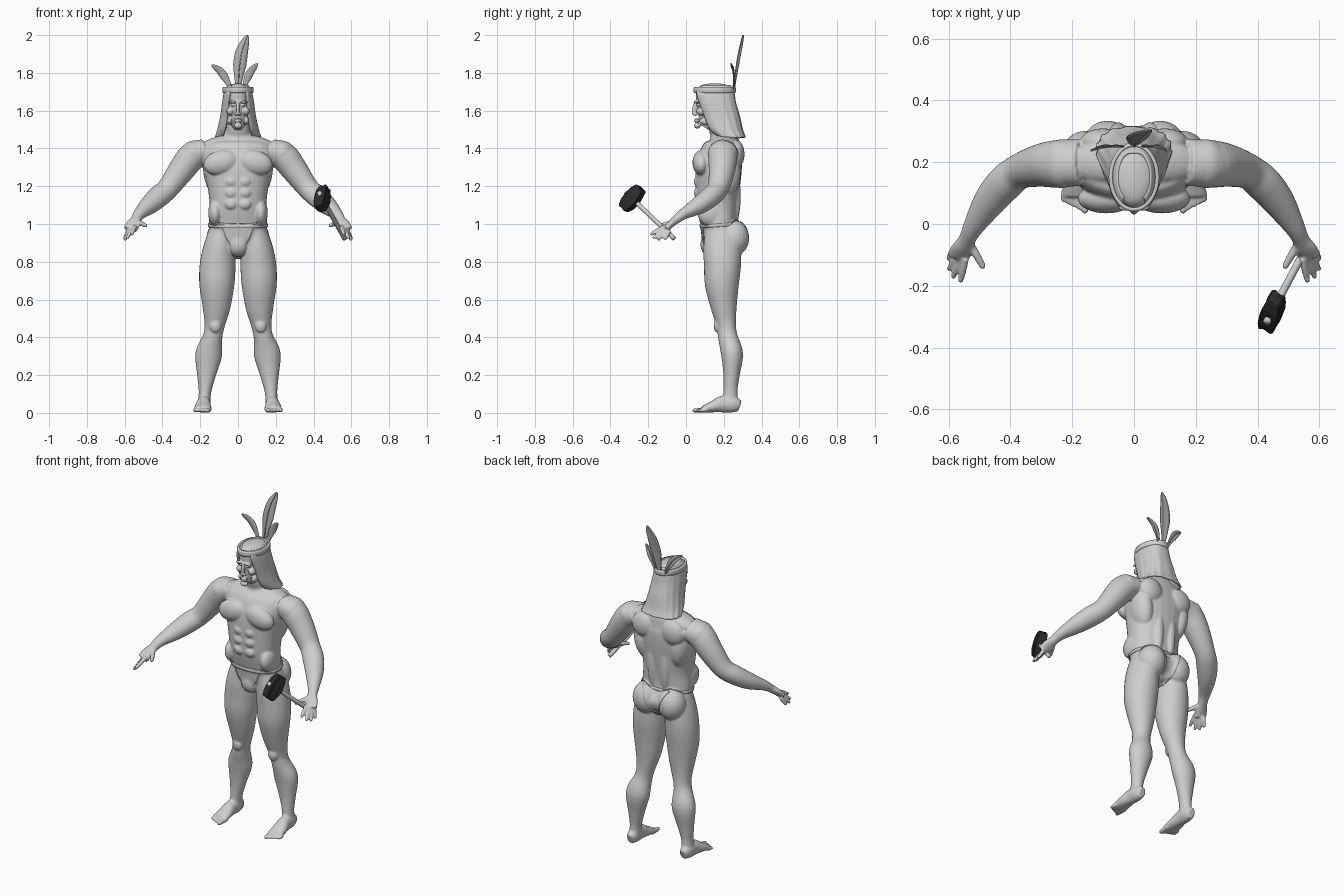
import bpy, bmesh, math, random
from mathutils import Vector, Matrix

random.seed(3)
if "Cube" in bpy.data.objects:
    bpy.data.objects.remove(bpy.data.objects["Cube"])


def material(name, value):
    mat = bpy.data.materials.new(name)
    mat.use_nodes = True
    colour = (value, value, value, 1)
    mat.diffuse_color = colour
    mat.node_tree.nodes["Principled BSDF"].inputs["Base Color"].default_value = colour
    return mat


pale = material("pale_grey", .62)
feather_grey = material("feather_grey", .42)
stone = material("dark_stone", .025)


def finish(bm, name, mat, smooth=True):
    bmesh.ops.recalc_face_normals(bm, faces=bm.faces)
    mesh = bpy.data.meshes.new(name)
    bm.to_mesh(mesh)
    bm.free()
    mesh.materials.append(mat)
    for face in mesh.polygons:
        face.use_smooth = smooth
    ob = bpy.data.objects.new(name, mesh)
    bpy.context.collection.objects.link(ob)
    return ob


def skin_over(ob, voxel, rounds):
    """Fuse overlapping volumes into one smooth surface."""
    remesh = ob.modifiers.new("Fuse", 'REMESH')
    remesh.mode = 'VOXEL'
    remesh.voxel_size = voxel
    remesh.use_smooth_shade = True
    soft = ob.modifiers.new("Soften", 'SMOOTH')
    soft.factor, soft.iterations = .5, rounds


def resample(stations, steps=4):
    """Catmull-Rom interpolation of any tuples."""
    pts = [Vector(s) for s in stations]
    out = []
    for i in range(len(pts) - 1):
        a, b, c, d = pts[max(i - 1, 0)], pts[i], pts[i + 1], pts[min(i + 2, len(pts) - 1)]
        for k in range(steps):
            t = k / steps
            out.append(b + (c - a) * (t / 2) + (a * 2 - b * 5 + c * 4 - d) * (t * t / 2)
                       + (b * 3 - a - c * 3 + d) * (t ** 3 / 2))
    return out + [pts[-1]]


def bridge(bm, rows, closed):
    grid = [[bm.verts.new(p) for p in row] for row in rows]
    n = len(grid[0])
    for low, high in zip(grid, grid[1:]):
        for j in range(n if closed else n - 1):
            k = (j + 1) % n
            bm.faces.new((low[j], low[k], high[k], high[j]))
    return grid


def tube(bm, stations, power=1.0, n=28):
    """Loft of ovals; each station is x, y, z, half width, half depth."""
    pts = resample(stations)
    rows = []
    for i, p in enumerate(pts):
        t = (pts[min(i + 1, len(pts) - 1)] - pts[max(i - 1, 0)]).to_3d().normalized()
        u = Vector((1, 0, 0))
        u = (u - t * u.dot(t)).normalized()
        v = t.cross(u)
        row = []
        for j in range(n):
            c, s = math.cos(math.tau * j / n), math.sin(math.tau * j / n)
            c, s = [math.copysign(abs(w) ** power, w) for w in (c, s)]
            row.append(p.to_3d() + u * p[3] * c + v * p[4] * s)
        rows.append(row)
    grid = bridge(bm, rows, True)
    bm.faces.new(grid[0])
    bm.faces.new(grid[-1])


def ball(bm, loc, size, tilt=0):
    m = Matrix.Translation(loc) @ Matrix.Rotation(tilt, 4, 'Y') @ Matrix.Diagonal((*size, 1))
    bmesh.ops.create_uvsphere(bm, u_segments=20, v_segments=12, radius=1, matrix=m)


def digit(bm, start, end, r):
    start, end = Vector(start), Vector(end)
    tube(bm, [(*start.lerp(end, t), r * k, r * k) for t, k in ((0, 1), (.5, 1), (.9, .8))], n=12)
    ball(bm, start.lerp(end, .88), (r * .85,) * 3)


def mirror_all(bm):
    new = bmesh.ops.duplicate(bm, geom=bm.verts[:] + bm.edges[:] + bm.faces[:])["geom"]
    bmesh.ops.scale(bm, vec=(-1, 1, 1), verts=[g for g in new if isinstance(g, bmesh.types.BMVert)])


# Body: one arm, leg and set of muscles, mirrored
bm = bmesh.new()
tube(bm, [(.17, .2, 1.39, .06, .075), (.24, .195, 1.36, .075, .078), (.3, .19, 1.285, .07, .07),
          (.37, .17, 1.19, .058, .057), (.42, .13, 1.145, .06, .055), (.47, .07, 1.1, .052, .048),
          (.52, -.01, 1.055, .034, .03), (.54, -.05, 1.025, .028, .023),
          (.555, -.08, 1, .037, .019), (.572, -.108, .97, .037, .015)])
for k in range(4):
    f = k / 3
    arch = math.sin(math.pi * f) * .014
    base = Vector((.545, -.112, .988)).lerp(Vector((.58, -.088, .965)), f)
    tip = Vector((.563, -.192, .942)).lerp(Vector((.602, -.112, .918)), f)
    digit(bm, base, tip + Vector((arch, -arch, -arch)), .0115)
digit(bm, (.53, -.065, 1.01), (.485, -.145, .99), .013)

tube(bm, [(.085, .19, .96, .07, .09), (.1, .192, .87, .085, .1), (.108, .193, .78, .095, .098),
          (.112, .19, .68, .093, .09), (.114, .2, .56, .074, .069), (.124, .214, .46, .053, .051),
          (.135, .222, .4, .052, .052), (.155, .244, .31, .071, .058), (.167, .241, .2, .05, .043),
          (.175, .235, .11, .033, .037), (.18, .235, .03, .034, .045)])
tube(bm, [(.178, .285, .035, .022, .03), (.18, .25, .045, .035, .043), (.182, .19, .046, .036, .044),
          (.185, .14, .032, .044, .03), (.186, .09, .019, .047, .018)])
for k in range(5):
    x = .155 + k * .0175
    digit(bm, (x, .11, .016), (x + .004, .035 + k * .01, .012), .0135 if k == 0 else .0105)

ball(bm, (.085, .255, .925), (.082, .08, .095))           # buttock
ball(bm, (.09, .082, 1.325), (.095, .048, .065), .25)     # chest
ball(bm, (.125, .21, 1.27), (.058, .08, .13), .15)        # lat
ball(bm, (.1, .265, 1.37), (.075, .045, .075))            # shoulder blade
ball(bm, (.042, .25, 1.15), (.035, .04, .17))             # lower back
ball(bm, (.235, .195, 1.375), (.07, .08, .066), .6)       # deltoid
ball(bm, (.1, .2, 1.43), (.12, .065, .035), .28)          # trapezius
ball(bm, (.12, .13, 1.06), (.038, .07, .07))              # oblique
ball(bm, (.12, .165, .46), (.03, .018, .035))             # kneecap
for k in range(3):
    ball(bm, (.036, .064, 1.225 - k * .06), (.034, .022, .029))
mirror_all(bm)
tube(bm, [(0, .19, .84, .05, .07), (0, .19, .92, .14, .1), (0, .175, 1, .153, .097),
          (0, .165, 1.1, .15, .11), (0, .168, 1.2, .162, .118), (0, .174, 1.3, .182, .122),
          (0, .188, 1.38, .19, .11), (0, .2, 1.43, .16, .085), (0, .195, 1.475, .08, .068),
          (0, .175, 1.52, .06, .058), (0, .165, 1.58, .055, .055)], power=.88)
ball(bm, (0, .13, .89), (.055, .05, .06))
body = finish(bm, "body", pale)
skin_over(body, .0055, 5)

# Head and facial features
bm = bmesh.new()
ball(bm, (.026, .055, 1.647), (.026, .013, .007), .15)    # brow
ball(bm, (.025, .066, 1.629), (.014, .012, .007))         # eye
ball(bm, (.041, .083, 1.597), (.02, .028, .022))          # cheek
ball(bm, (.01, .05, 1.58), (.009, .012, .008))            # nostril
ball(bm, (.045, .11, 1.545), (.014, .04, .02))            # jaw
mirror_all(bm)
tube(bm, [(0, .105, 1.508, .02, .035), (0, .125, 1.54, .045, .068), (0, .145, 1.58, .058, .09),
          (0, .155, 1.63, .066, .097), (0, .153, 1.68, .07, .102), (0, .152, 1.72, .064, .092),
          (0, .152, 1.738, .04, .06), (0, .152, 1.744, .01, .02)])
tube(bm, [(0, .055, 1.645, .009, .012), (0, .046, 1.61, .009, .014), (0, .042, 1.578, .011, .012)], n=12)
ball(bm, (0, .06, 1.52), (.023, .018, .015))
for z in (1.543, 1.554):
    ball(bm, (0, .057, z), (.021, .014, .0055))
head = finish(bm, "head", pale)
skin_over(head, .0035, 3)


# Long hair: a sheet wrapped round the back of the head, open at the face
bm = bmesh.new()
rows = []
for z, w, front, back in resample([(1.735, .055, .085, .235), (1.70, .074, .055, .255), (1.64, .085, .07, .265),
                                   (1.57, .094, .095, .285), (1.5, .109, .125, .3), (1.46, .122, .17, .315)]):
    row = []
    for j in range(49):
        a = math.radians(150) * (j / 24 - 1)
        wave = .0025 * math.cos(j * 1.6) * (1.72 - z) * 4
        row.append((math.copysign(abs(math.sin(a)) ** .7, a) * (w + wave),
                    back + wave - (back - front) * (1 - math.cos(a)) / 1.87, z))
    rows.append(row)
bridge(bm, rows, False)
hair = finish(bm, "hair", pale)
hair.modifiers.new("Thickness", 'SOLIDIFY').thickness = .012

# Headband
bm = bmesh.new()
rows = []
for z, grow in ((1.693, -.008), (1.693, .002), (1.7, .005), (1.718, .005), (1.726, .002), (1.726, -.008)):
    rows.append([((.077 + grow) * math.cos(a), .152 + (.107 + grow) * math.sin(a), z)
                 for a in [math.tau * j / 48 for j in range(48)]])
bridge(bm, rows + rows[:1], True)
band = finish(bm, "headband", pale)


# Feathers: curved vanes with a raised quill
def feather(name, path, width):
    bm = bmesh.new()
    pts = resample(path, 8)
    rows, last = [], len(pts) - 1
    for i, p in enumerate(pts):
        t = (pts[min(i + 1, last)] - pts[max(i - 1, 0)]).normalized()
        side = t.cross(Vector((0, 1, 0))).normalized()
        f = i / last
        w = width * max(.1, min(1, f * 2.2) ** .8 * (1 - max(0, f - .55) ** 2 * 4.4))
        rows.append([p + side * w * k + Vector((0, .25 * w * abs(k), 0)) for k in (-1, -.5, 0, .5, 1)])
    bridge(bm, rows, False)
    vane = finish(bm, name, feather_grey)
    vane.modifiers.new("Thickness", 'SOLIDIFY').thickness = .004
    bm = bmesh.new()
    tube(bm, [(*p, .004 - .003 * i / last, .004) for i, p in enumerate(pts)][::4], n=8)
    finish(bm, name + "_quill", feather_grey)


feather("centre_feather", [(0, .25, 1.69), (.005, .262, 1.8), (.02, .28, 1.91), (.052, .302, 2)], .035)
feather("right_feather", [(-.025, .25, 1.69), (-.06, .252, 1.76), (-.095, .25, 1.81), (-.14, .238, 1.842)], .02)
feather("left_feather", [(.025, .25, 1.69), (.045, .252, 1.76), (.07, .25, 1.81), (.105, .238, 1.85)], .02)


# Loincloth and belt, laid onto the body
def drape(ob, offset):
    wrap = ob.modifiers.new("Drape", 'SHRINKWRAP')
    wrap.target = body
    wrap.wrap_method = 'NEAREST_SURFACEPOINT'
    wrap.wrap_mode = 'ABOVE_SURFACE'
    wrap.offset = offset
    ob.modifiers.new("Thickness", 'SOLIDIFY').thickness = .005


bm = bmesh.new()
strip = resample([(.07, 1, .1), (.075, .93, .07), (.1, .86, .035), (.19, .815, .022),
                  (.29, .85, .028), (.345, .93, .04), (.28, 1, .09)], 6)
bridge(bm, [[(w * (j / 6 - 1), y, z) for j in range(13)] for y, z, w in strip], False)
drape(finish(bm, "loincloth", pale), .004)

bm = bmesh.new()
bridge(bm, [[(.16 * math.cos(a), .175 + .105 * math.sin(a), z + .008 * math.sin(a))
             for a in [math.tau * j / 64 for j in range(64)]] for z in (.985, .993, 1.002)], True)
drape(finish(bm, "belt", pale), .006)

# Hammer: wooden handle through a rough stone head
centre = Vector((.447, -.285, 1.135))
shaft = Vector((-.36, -.68, .65)).normalized()
long_axis = Vector((-.03, -.1, -.11))
long_axis = (long_axis - shaft * long_axis.dot(shaft)).normalized()
across = long_axis.cross(shaft)
bm = bmesh.new()
butt, end = centre - shaft * .33, centre + shaft * .05
tube(bm, [(*butt.lerp(end, t), .0125, .0125) for t in (0, .3, .6, 1)], n=14)
handle = finish(bm, "hammer_handle", pale)

bm = bmesh.new()
bmesh.ops.create_cube(bm, size=1)
bmesh.ops.subdivide_edges(bm, edges=bm.edges[:], cuts=3, use_grid_fill=True)
for v in bm.verts:
    x, y, z = v.co
    taper = 1 - 1.1 * z * z
    rough = random.uniform(.92, 1.06)
    v.co = centre + (across * x * .064 * taper + shaft * y * .078 * taper + long_axis * z * .145) * rough
hammer_head = finish(bm, "hammer_head", stone, False)
bevel = hammer_head.modifiers.new("Chipped edges", 'BEVEL')
bevel.width, bevel.segments = .004, 1
